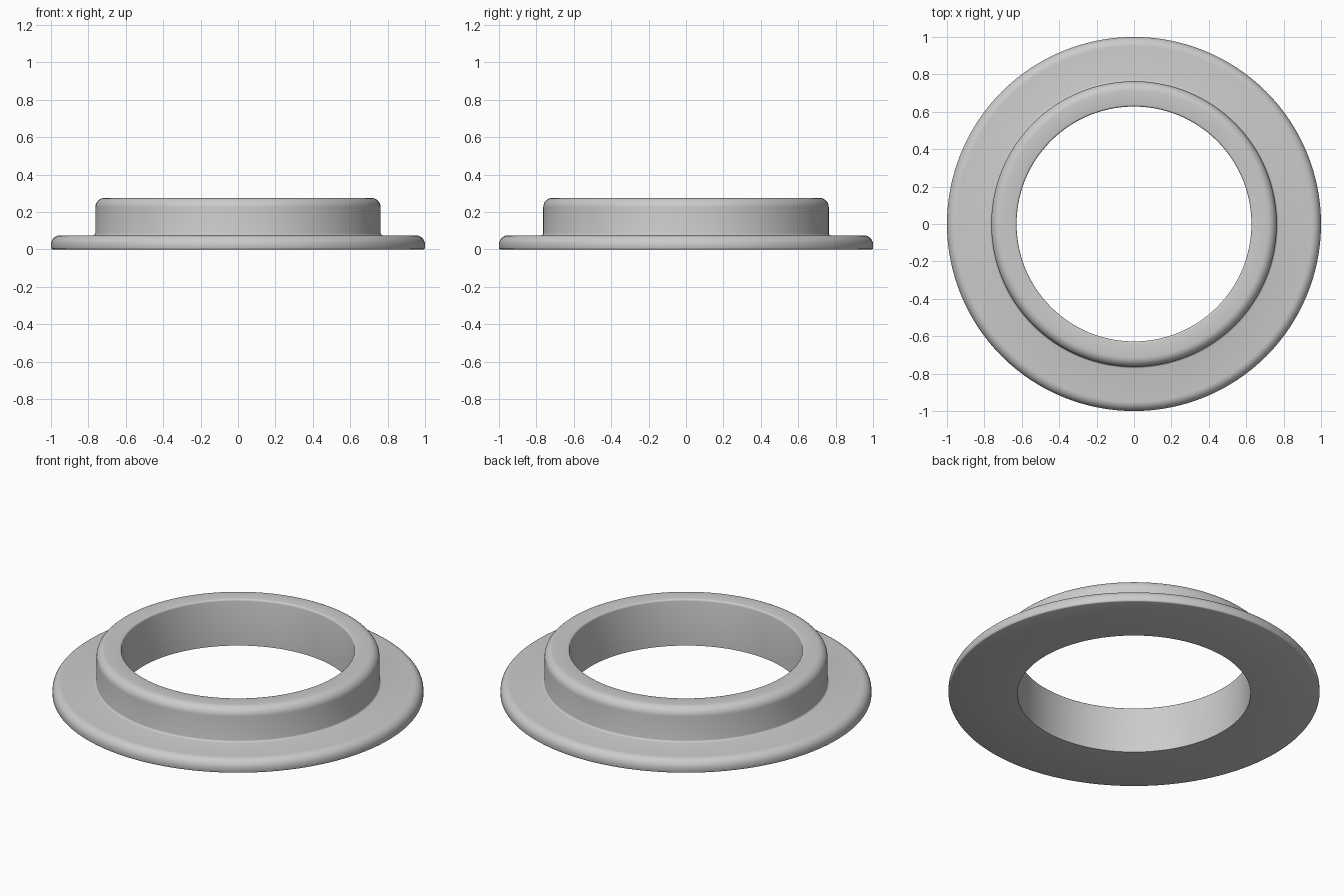
import bpy, bmesh, math

if "Cube" in bpy.data.objects:
    bpy.data.objects.remove(bpy.data.objects["Cube"])

SEGMENTS = 128


def arc(cx, cz, r, a0, a1, n):
    """Points of a rounded corner, angles in degrees."""
    return [(cx + r * math.cos(math.radians(a0 + (a1 - a0) * i / n)),
             cz + r * math.sin(math.radians(a0 + (a1 - a0) * i / n)))
            for i in range(n + 1)]


# Main sizes
bore, collar, rim = 0.628, 0.763, 1.0
flange_top, height = 0.075, 0.275

# Closed cross-section (radius, height): flange, collar, bore
profile = [(bore, 0.0)]
profile += arc(rim - 0.007, 0.007, 0.007, -90, 0, 2)                    # lower rim edge
profile += arc(rim - 0.05, flange_top - 0.05, 0.05, 0, 90, 8)           # upper rim edge
profile += arc(collar + 0.01, flange_top + 0.01, 0.01, 270, 180, 3)     # collar root
profile += arc(collar - 0.05, height - 0.05, 0.05, 0, 90, 8)            # collar top edge
profile += arc(bore + 0.01, height - 0.01, 0.01, 90, 180, 3)            # bore lip

# Sweep the section around z
bm = bmesh.new()
rings = []
for s in range(SEGMENTS):
    a = 2 * math.pi * s / SEGMENTS
    rings.append([bm.verts.new((r * math.cos(a), r * math.sin(a), z)) for r, z in profile])
n = len(profile)
for s in range(SEGMENTS):
    p, q = rings[s], rings[(s + 1) % SEGMENTS]
    for i in range(n):
        j = (i + 1) % n
        bm.faces.new((p[i], q[i], q[j], p[j]))
bmesh.ops.recalc_face_normals(bm, faces=bm.faces)
mesh = bpy.data.meshes.new("flanged_ring")
bm.to_mesh(mesh)
bm.free()

ring = bpy.data.objects.new("flanged_ring", mesh)
bpy.context.collection.objects.link(ring)

# Plain grey
grey = bpy.data.materials.new("light_grey")
grey.diffuse_color = (0.6, 0.6, 0.6, 1.0)
grey.use_nodes = True
grey.node_tree.nodes["Principled BSDF"].inputs["Base Color"].default_value = grey.diffuse_color
mesh.materials.append(grey)

# Smooth rounds, crisp bottom edge
bpy.context.view_layer.objects.active = ring
ring.select_set(True)
bpy.ops.object.shade_smooth_by_angle(angle=math.radians(50))
